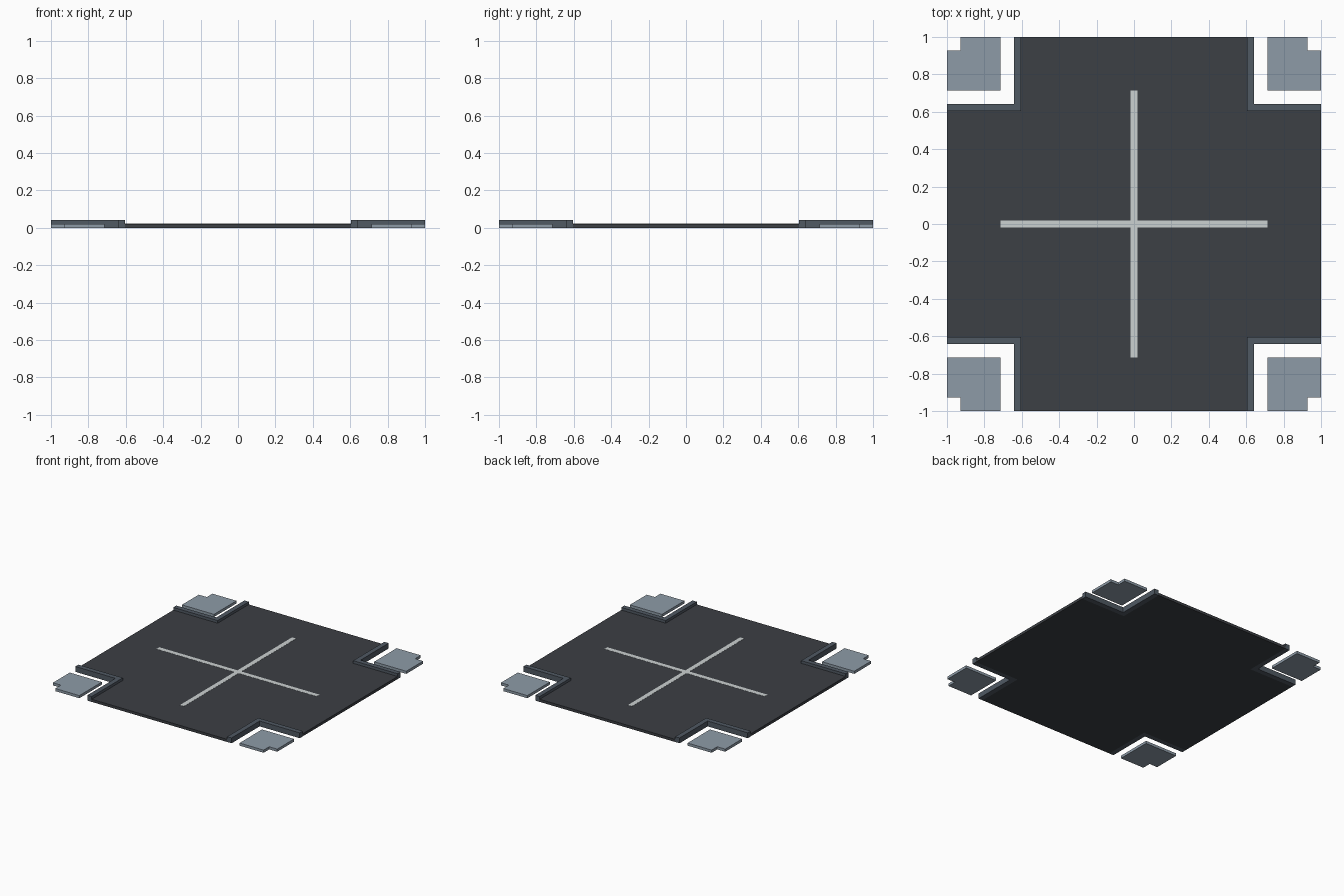
import bpy, bmesh

if "Cube" in bpy.data.objects:
    bpy.data.objects.remove(bpy.data.objects["Cube"])

U = 1 / 14                      # layout module of the tile
ROAD_IN, CURB_OUT = 0.604, 9 * U
PAD_IN, NOTCH = 10 * U, 13 * U
ROAD_H, CURB_H = 0.0214, 0.043


def material(name, rgb):
    m = bpy.data.materials.new(name)
    m.diffuse_color = (*rgb, 1)
    m.use_nodes = True
    m.node_tree.nodes["Principled BSDF"].inputs["Base Color"].default_value = m.diffuse_color
    return m


def prism(name, outline, z0, z1, mat, mirror=False):
    """Extrude a flat outline from z0 to z1, optionally mirrored to all four corners."""
    bm = bmesh.new()
    base = bm.faces.new([bm.verts.new((x, y, z0)) for x, y in outline])
    top = bmesh.ops.extrude_face_region(bm, geom=[base], use_keep_orig=True)
    verts = [v for v in top["geom"] if isinstance(v, bmesh.types.BMVert)]
    bmesh.ops.translate(bm, verts=verts, vec=(0, 0, z1 - z0))
    bmesh.ops.recalc_face_normals(bm, faces=bm.faces)
    me = bpy.data.meshes.new(name)
    bm.to_mesh(me)
    bm.free()
    me.materials.append(mat)
    ob = bpy.data.objects.new(name, me)
    bpy.context.collection.objects.link(ob)
    if mirror:
        mod = ob.modifiers.new("four_corners", "MIRROR")
        mod.use_axis = (True, True, False)
        mod.use_mirror_merge = False
    return ob


def plus_shape(length, half_x, half_y):
    """Outline of a plus sign: half_x is the half width of the bar along y."""
    quarter = [(length, half_y), (half_x, half_y), (half_x, length)]
    pts = []
    for sx, sy in ((1, 1), (-1, 1), (-1, -1), (1, -1)):
        q = [(x * sx, y * sy) for x, y in quarter]
        pts += q if sx * sy > 0 else q[::-1]
    return pts


asphalt = material("asphalt", (0.045, 0.050, 0.058))
kerb_grey = material("kerb_grey", (0.080, 0.100, 0.125))
paving = material("paving", (0.27, 0.33, 0.39))
paint = material("paint", (0.60, 0.64, 0.64))

# Crossroads surface
prism("road", plus_shape(1, ROAD_IN, ROAD_IN), 0, ROAD_H, asphalt)

# Painted centre lines
prism("lane_markings", plus_shape(PAD_IN, 0.018, 0.018), ROAD_H, ROAD_H + 0.001, paint)

# L-shaped kerbs around each corner
a, b = ROAD_IN, CURB_OUT
prism("kerbs", [(a, a), (1, a), (1, b), (b, b), (b, 1), (a, 1)],
      0, CURB_H, kerb_grey, mirror=True)

# Notched corner pavement slabs
p, n = PAD_IN, NOTCH
prism("corner_slabs", [(p, p), (1, p), (1, n), (n, n), (n, 1), (p, 1)],
      0, ROAD_H, paving, mirror=True)
